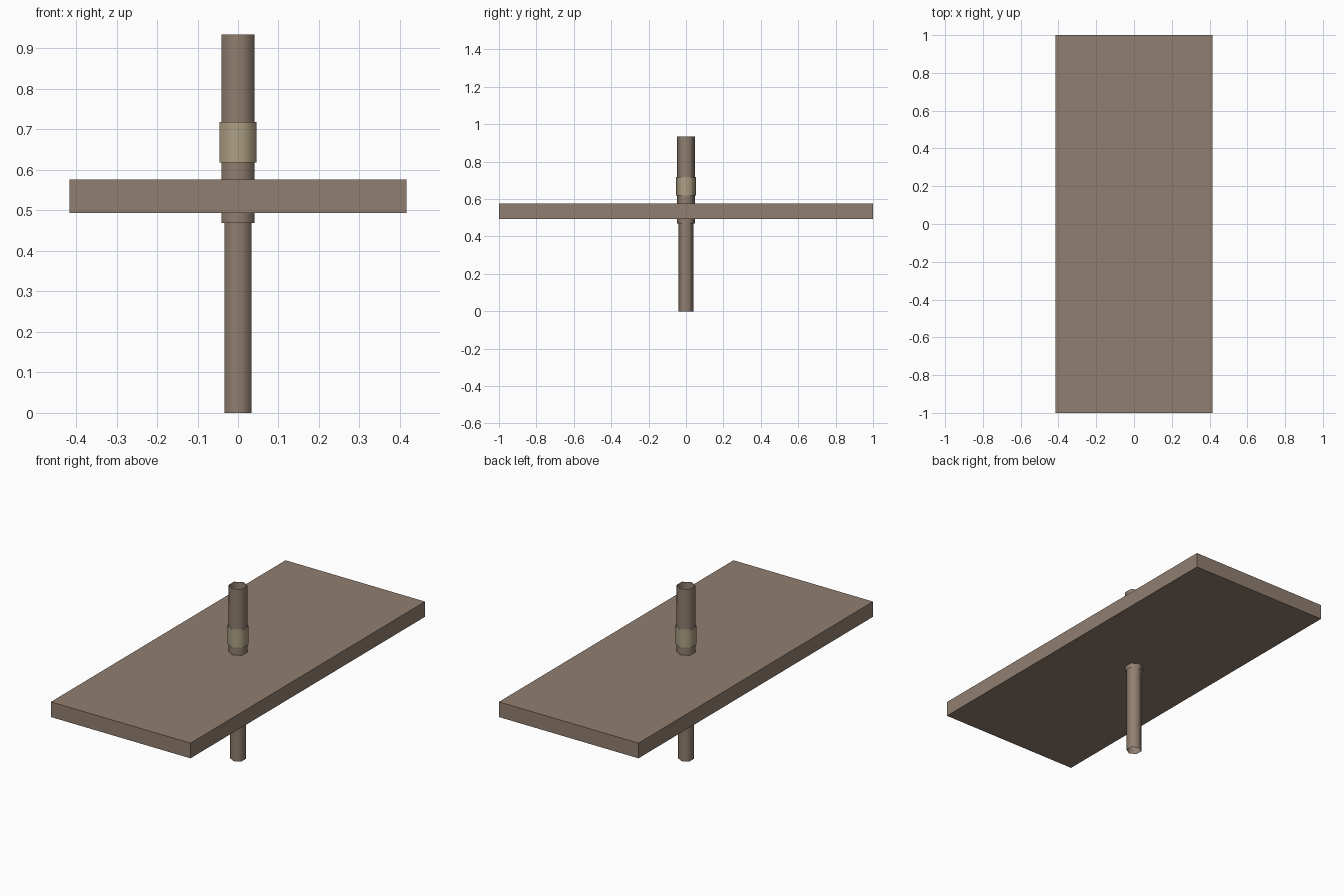
import bpy

if "Cube" in bpy.data.objects:
    bpy.data.objects.remove(bpy.data.objects["Cube"])


def material(name, rgb):
    m = bpy.data.materials.new(name)
    m.diffuse_color = (*rgb, 1)
    m.use_nodes = True
    m.node_tree.nodes["Principled BSDF"].inputs["Base Color"].default_value = m.diffuse_color
    return m


brown = material("brown", (0.28, 0.21, 0.16))
tan = material("tan", (0.42, 0.35, 0.23))


# Open six-sided tube, smooth shaded
def tube(name, radius, z0, z1, mat):
    bpy.ops.mesh.primitive_cylinder_add(
        vertices=6, radius=radius, depth=z1 - z0, end_fill_type='NOTHING',
        location=(0, 0, (z0 + z1) / 2))
    ob = bpy.context.object
    ob.name = name
    ob.data.materials.append(mat)
    bpy.ops.object.shade_smooth()
    return ob


# Flat board
bpy.ops.mesh.primitive_cube_add(size=1, location=(0, 0, 0.535))
board = bpy.context.object
board.name = "board"
board.scale = (0.833, 2.0, 0.082)
bpy.ops.object.transform_apply(location=False, rotation=False, scale=True)
board.data.materials.append(brown)

# Telescoping post and its collar
tube("lower_post", 0.039, 0.0, 0.5, brown)
tube("upper_post", 0.047, 0.469, 0.934, brown)
tube("collar", 0.0525, 0.619, 0.718, tan)
